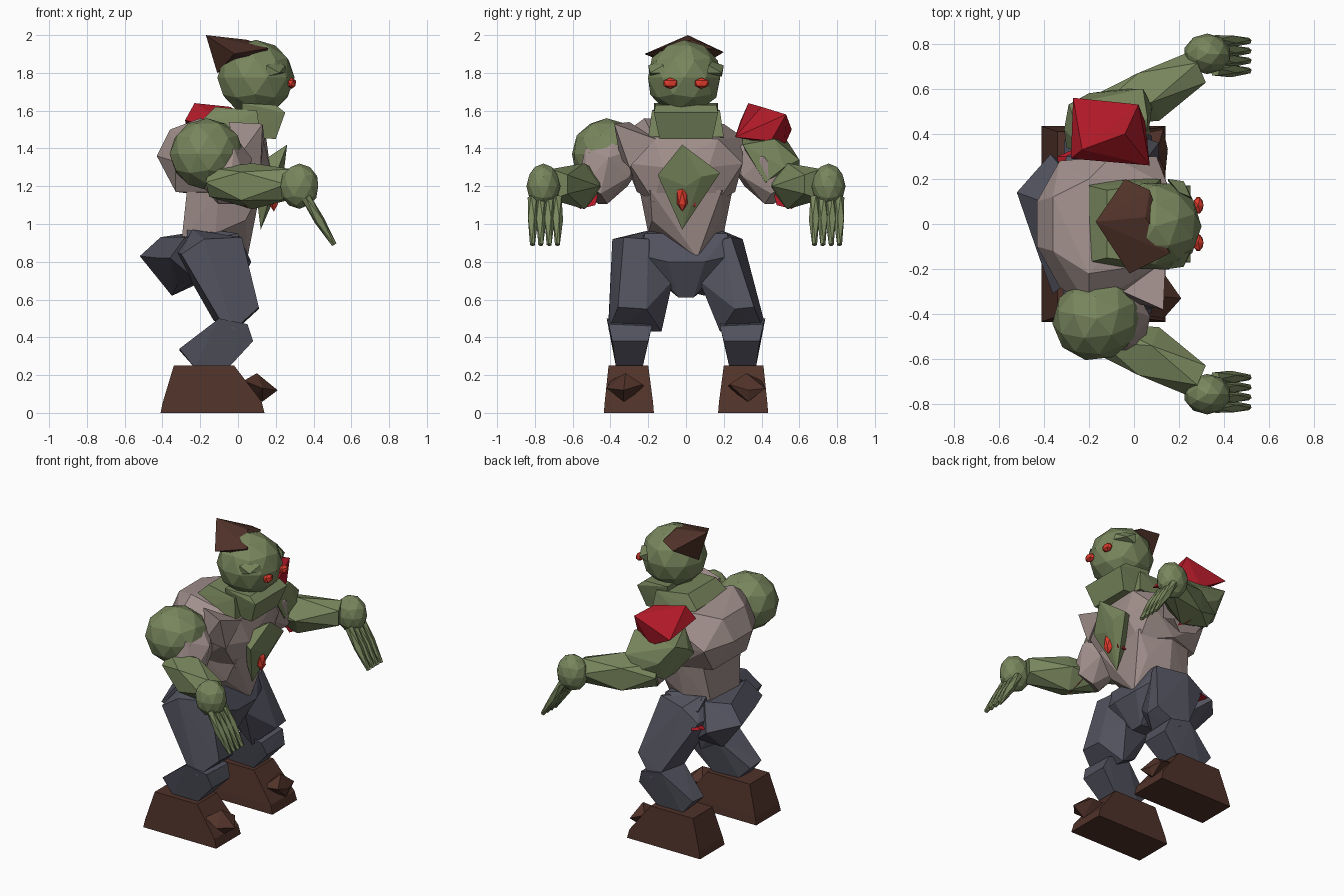
import bpy, bmesh, math
from mathutils import Vector, Matrix

COL = {"skin": (.19, .24, .11), "shirt": (.36, .28, .265), "cloth": (.085, .085, .115),
       "leather": (.08, .032, .022), "wound": (.42, .01, .02), "eye": (.75, .045, .026)}
MAT = {}
for key, c in COL.items():
    MAT[key] = bpy.data.materials.new(key)
    MAT[key].diffuse_color = (*c, 1)


def finish(name, mat, bm):
    bmesh.ops.recalc_face_normals(bm, faces=bm.faces[:])
    me = bpy.data.meshes.new(name)
    bm.to_mesh(me)
    bm.free()
    me.materials.append(MAT[mat])
    bpy.context.collection.objects.link(bpy.data.objects.new(name, me))


def hull(name, mat, pts, s=1):
    """Faceted convex block around points; s=-1 mirrors it across y."""
    bm = bmesh.new()
    for x, y, z in pts:
        bm.verts.new((x, y * s, z))
    out = bmesh.ops.convex_hull(bm, input=bm.verts[:])
    junk = {v for v in out["geom_interior"] + out["geom_unused"] if isinstance(v, bmesh.types.BMVert)}
    bmesh.ops.delete(bm, geom=list(junk), context="VERTS")
    bmesh.ops.dissolve_limit(bm, angle_limit=.02, verts=bm.verts[:], edges=bm.edges[:])
    finish(name, mat, bm)


def both(pts):
    return pts + [(x, -y, z) for x, y, z in pts]


def limb(name, mat, rings, sides=6, s=1):
    """Faceted limb through (centre, radius) rings."""
    axis = (Vector(rings[-1][0]) - Vector(rings[0][0])).to_track_quat("Z", "Y")
    pts = []
    for i, (c, r) in enumerate(rings):
        for k in range(sides):
            a = math.tau * (k + .5 * (i % 2)) / sides
            pts.append(Vector(c) + axis @ Vector((r * math.cos(a), r * math.sin(a), 0)))
    hull(name, mat, pts, s)


def ball(name, mat, c, r, sub=2, turn=0):
    bm = bmesh.new()
    bmesh.ops.create_icosphere(bm, subdivisions=sub, radius=1, matrix=Matrix.Translation(c)
                               @ Matrix.Rotation(turn, 4, "Z") @ Matrix.Diagonal((*r, 1)))
    finish(name, mat, bm)


for s, side in ((1, "left"), (-1, "right")):
    # boots with sole band and torn toe
    hull(side + "_boot", "leather",
         [(x, y, z) for x, z, i, o in ((-.41, 0, .17, .435), (-.4, .05, .175, .43), (-.34, .25, .2, .41),
                                       (-.02, .25, .2, .41), (.125, .06, .175, .43), (.14, 0, .17, .435))
          for y in (i, o)], s)
    tip = .15 if s > 0 else .21
    hull(side + "_toe", "leather", [(.03, .22, .14), (.03, .4, .17), (.06, .3, .06), (.1, .32, .21),
                                    (.14, .23, .15), (.13, .42, .13), (.13, .33, .06), (tip, .33, .12)], s)
    # shins
    hull(side + "_shin", "cloth",
         [(-.31, .25, .33), (-.31, .37, .34), (-.23, .24, .25), (-.23, .37, .24), (-.05, .23, .24),
          (-.05, .37, .24), (.08, .2, .38), (.08, .39, .38), (.05, .18, .46), (.05, .41, .47),
          (-.1, .18, .5), (-.1, .42, .5)], s)
    # thighs
    w, i = (.3, .18) if s > 0 else (.39, .13)
    hull(side + "_thigh", "cloth",
         [(-.34, .16, .86), (-.3, w, .84), (-.24, .18, .97), (-.18, w, .92), (.02, .2, .92), (.02, w - .06, .93),
          (0, .07, .7), (-.25, .09, .76), (.11, i + .08, .55), (.11, .36, .56), (-.02, i, .43), (-.02, .41, .44),
          (-.13, i + .02, .49), (-.1, .41, .5)], s)
    # sleeves
    limb(side + "_sleeve", "shirt", [((-.12, .33, 1.4), .13), ((-.08, .42, 1.3), .16), ((-.03, .5, 1.16), .1)], 6, s)
    # forearms
    limb(side + "_forearm", "skin", [((-.14, .5, 1.22), .08), ((.06, .575, 1.2), .128), ((.29, .69, 1.21), .085)], 5, s)
    # hands and fingers
    ball(side + "_hand", "skin", (.325, .755 * s, 1.2), (.105, .09, .12))
    for k in range(4):
        y = .68 + .044 * k
        limb(f"{side}_finger_{k + 1}", "skin", [((.36, y, 1.14), .026), ((.43, y, 1.02), .029), ((.51, y, .89), .014)], 5, s)
    # elbow tears
    hull(side + "_elbow_wound", "wound", [(.0, .46, 1.18), (.05, .48, 1.1), (.05, .56, 1.08),
                                          (-.01, .6, 1.14), (.02, .62, 1.12)], s)
    # eyes and brows
    ball(side + "_eye", "eye", (.285, .083 * s, 1.745), (.026, .042, .03), 1)
    hull(side + "_brow", "skin", [(.15, .2, 1.84), (.15, .19, 1.78), (.25, .12, 1.84), (.26, .11, 1.8),
                                  (.22, .19, 1.8), (.2, .14, 1.86)], s)

# pelvis and seat
hull("pelvis", "cloth", both([(-.27, .14, .99), (.0, .22, .95), (.07, .1, .8), (.03, .23, .83), (-.02, .04, .61),
                              (-.2, .06, .63), (-.27, .26, .9), (-.25, .24, .78)]))
hull("seat", "cloth", [(-.52, .14, .83), (-.42, -.15, .82), (-.37, .31, .8), (-.36, -.31, .82), (-.41, .1, .93),
                       (-.28, .2, .95), (-.28, -.25, .93), (-.35, .1, .62), (-.32, -.1, .68), (-.22, .2, .68),
                       (-.22, -.2, .7)])
hull("hip_wound", "wound", [(-.33, .2, .8), (-.34, .3, .81), (-.27, .33, .8), (-.26, .3, .82), (-.3, .25, .79)])

# shirt: belly and hunched chest
hull("belly", "shirt", both([(-.3, .15, .9), (-.12, .2, .95), (.04, .18, 1.02), (-.27, .2, 1.18),
                             (.12, .19, 1.18), (-.1, .25, 1.2)]) + [(.05, .06, .82)])
hull("chest", "shirt", both([(-.43, .1, 1.36), (-.36, .12, 1.5), (-.33, .28, 1.33), (-.33, .18, 1.17), (.1, .17, 1.12),
                             (.17, .12, 1.3), (.1, .3, 1.32), (-.1, .26, 1.17)]) +
     [(-.2, -.22, 1.56), (-.2, .2, 1.53), (-.1, .3, 1.46), (.15, .17, 1.45), (.13, -.17, 1.46), (-.2, -.37, 1.45)])
hull("collar_flap", "shirt", [(.13, -.38, 1.53), (-.05, -.3, 1.54), (.14, -.16, 1.45), (.12, -.3, 1.3), (.0, -.35, 1.35)])

# exposed chest with wound
hull("bare_chest", "skin", [(.26, -.02, 1.42), (.22, .18, 1.27), (.2, -.15, 1.26), (.12, -.02, .97), (.22, 0, 1.2),
                            (.08, .1, 1.3), (.08, -.1, 1.3), (.24, .08, 1.25)])
ball("chest_wound", "eye", (.19, -.02, 1.14), (.03, .032, .075), 1)
hull("chest_gash", "wound", [(.1, -.07, 1.12), (.17, -.07, 1.15), (.19, .05, 1.16), (.17, .05, 1.09), (.1, .05, 1.1)])

# shoulders
ball("right_shoulder", "skin", (-.165, -.42, 1.37), (.2, .185, .19), 2, .4)
hull("left_shoulder", "skin", [(-.31, .42, 1.4), (-.29, .53, 1.45), (-.2, .58, 1.33), (-.2, .3, 1.48), (.05, .3, 1.42),
                               (.06, .47, 1.45), (.04, .6, 1.34), (-.05, .6, 1.25), (-.2, .4, 1.2), (.06, .42, 1.22),
                               (-.3, .34, 1.34), (.08, .52, 1.3), (-.2, .52, 1.2)])
hull("shoulder_wound", "wound", [(-.27, .56, 1.5), (.02, .53, 1.58), (.07, .26, 1.46), (-.28, .29, 1.55),
                                 (-.23, .33, 1.64), (-.04, .4, 1.62), (-.1, .52, 1.41), (.05, .45, 1.44)])

# neck, jaw and head
hull("neck", "skin", both([(-.2, .17, 1.54), (-.12, .15, 1.62), (.1, .18, 1.6), (.12, .2, 1.46), (-.15, .2, 1.45)]))
hull("jaw", "skin", both([(.25, .17, 1.59), (.2, .14, 1.45), (.02, .17, 1.64), (.03, .14, 1.46), (.2, .16, 1.63)]))
ball("head", "skin", (.095, -.01, 1.775), (.205, .2, .2), 2, .3)

# hair tuft
hull("hair", "leather", [(-.17, .01, 2.0), (-.04, .2, 1.91), (.07, .15, 1.93), (.16, -.13, 1.93), (-.02, -.22, 1.9),
                         (.05, .03, 1.975), (-.11, .02, 1.8), (.14, -.09, 1.88)])
